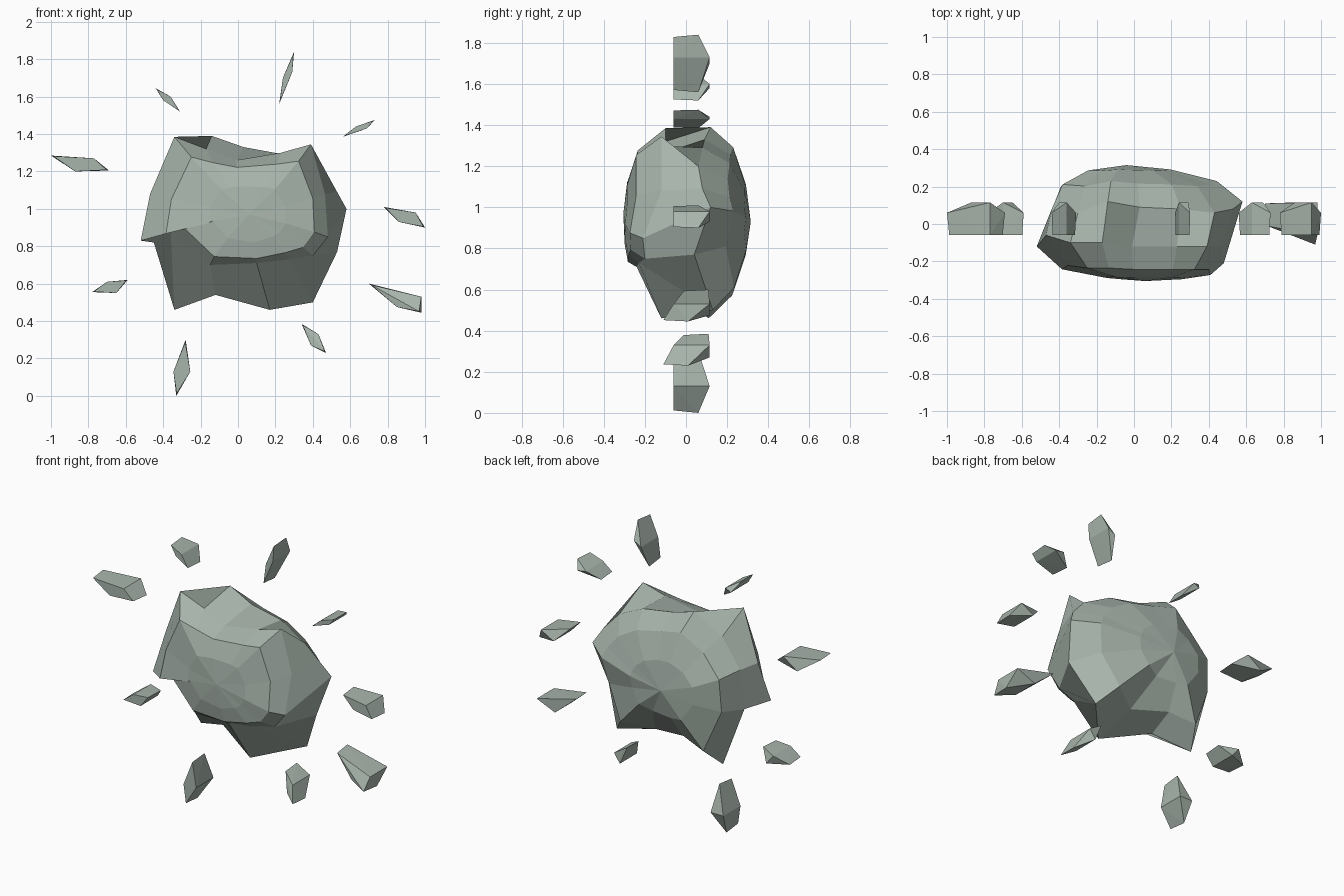
import bpy, bmesh
from mathutils import Vector

if "Cube" in bpy.data.objects:
    bpy.data.objects.remove(bpy.data.objects["Cube"])

stone = bpy.data.materials.new("grey_green_stone")
stone.diffuse_color = (.39, .46, .41, 1)
stone.use_nodes = True
stone.node_tree.nodes["Principled BSDF"].inputs["Base Color"].default_value = stone.diffuse_color


def finish(bm, name):
    bmesh.ops.recalc_face_normals(bm, faces=bm.faces)
    mesh = bpy.data.meshes.new(name)
    bm.to_mesh(mesh)
    bm.free()
    mesh.materials.append(stone)
    obj = bpy.data.objects.new(name, mesh)
    bpy.context.collection.objects.link(obj)
    return obj


def shrink(ring, scale, pole, f, round_off):
    """Scale a ring toward the pole in x/z, rounding it and easing its depth."""
    out = []
    for x, y, z in ring:
        d = Vector((x - pole[0], 0, z - pole[2]))
        ideal = d.normalized()
        ideal = Vector((ideal.x * .50, 0, ideal.z * .40))
        d = d.lerp(ideal, round_off) * scale
        out.append((pole[0] + d.x, y + (pole[1] - y) * f, pole[2] + d.z))
    return out


# Rock: front and rear jagged rims, each domed toward a pole
front_rim = [(-.52, -.12, .83), (-.47, -.06, 1.08), (-.34, -.10, 1.385),
             (-.17, -.10, 1.32), (-.01, -.12, 1.26), (.23, -.12, 1.30),
             (.39, -.12, 1.345), (.465, -.12, 1.08), (.48, -.21, .85),
             (.40, -.20, .75), (.27, -.23, .73), (.10, -.24, .71),
             (-.15, -.22, .70), (-.36, -.15, .88)]
rear_rim = [(-.45, .05, .82), (-.44, .08, 1.08), (-.30, .06, 1.25),
            (-.14, .12, 1.39), (.03, .09, 1.33), (.25, .08, 1.29),
            (.43, .06, 1.20), (.53, .08, 1.09), (.58, .12, 1.0),
            (.53, .04, .77), (.40, .13, .50), (.17, -.12, .46),
            (-.12, .02, .54), (-.34, .11, .46)]
front_pole, rear_pole = (.06, -.305, .97), (-.04, .315, .93)
rings = [shrink(front_rim, .42, front_pole, .9, .7),
         shrink(front_rim, .80, front_pole, .66, .25),
         front_rim, rear_rim,
         shrink(rear_rim, .82, rear_pole, .56, .25),
         shrink(rear_rim, .45, rear_pole, .88, .8)]

bm = bmesh.new()
loops = [[bm.verts.new(p) for p in ring] for ring in rings]
n = len(front_rim)
for a, b in zip(loops, loops[1:]):
    for i in range(n):
        j = (i + 1) % n
        bm.faces.new((a[i], a[j], b[j], b[i]))
for loop, pole in ((loops[0], front_pole), (loops[-1], rear_pole)):
    tip = bm.verts.new(pole)
    for i in range(n):
        bm.faces.new((loop[i], loop[(i + 1) % n], tip))
finish(bm, "rock_body")

# Shards: front outline as end, side, end, side; last value tilts in depth
shards = [
    ((-1, 1.285), (-.77, 1.27), (-.69, 1.205), (-.87, 1.20), 0),
    ((-.44, 1.645), (-.36, 1.60), (-.31, 1.52), (-.40, 1.58), 0),
    ((.30, 1.84), (.29, 1.73), (.22, 1.56), (.24, 1.70), 0),
    ((.73, 1.475), (.69, 1.43), (.56, 1.385), (.63, 1.44), 0),
    ((1, .90), (.95, .98), (.78, 1.01), (.86, .93), 0),
    ((.98, .445), (.98, .53), (.70, .60), (.85, .475), -.05),
    ((.47, .23), (.43, .33), (.34, .385), (.39, .27), -.05),
    ((-.28, .30), (-.255, .13), (-.33, 0), (-.345, .13), 0),
    ((-.78, .555), (-.70, .61), (-.59, .62), (-.65, .55), 0),
]
for k, (e1, s1, e2, s2, tilt) in enumerate(shards):
    bm = bmesh.new()
    mid = (Vector(e1) + Vector(e2)) / 2
    for end, sign in ((e1, 1), (e2, -1)):
        inner = mid + (Vector(end) - mid) * .92
        bm.verts.new((inner.x, -.06 + sign * tilt, inner.y))
        bm.verts.new((end[0], .06 + sign * tilt, end[1]))
    for side in (s1, s2):
        bm.verts.new((side[0], -.06, side[1]))
        bm.verts.new((side[0], .115, side[1]))
    bmesh.ops.convex_hull(bm, input=bm.verts)
    finish(bm, f"stone_shard_{k + 1}")
